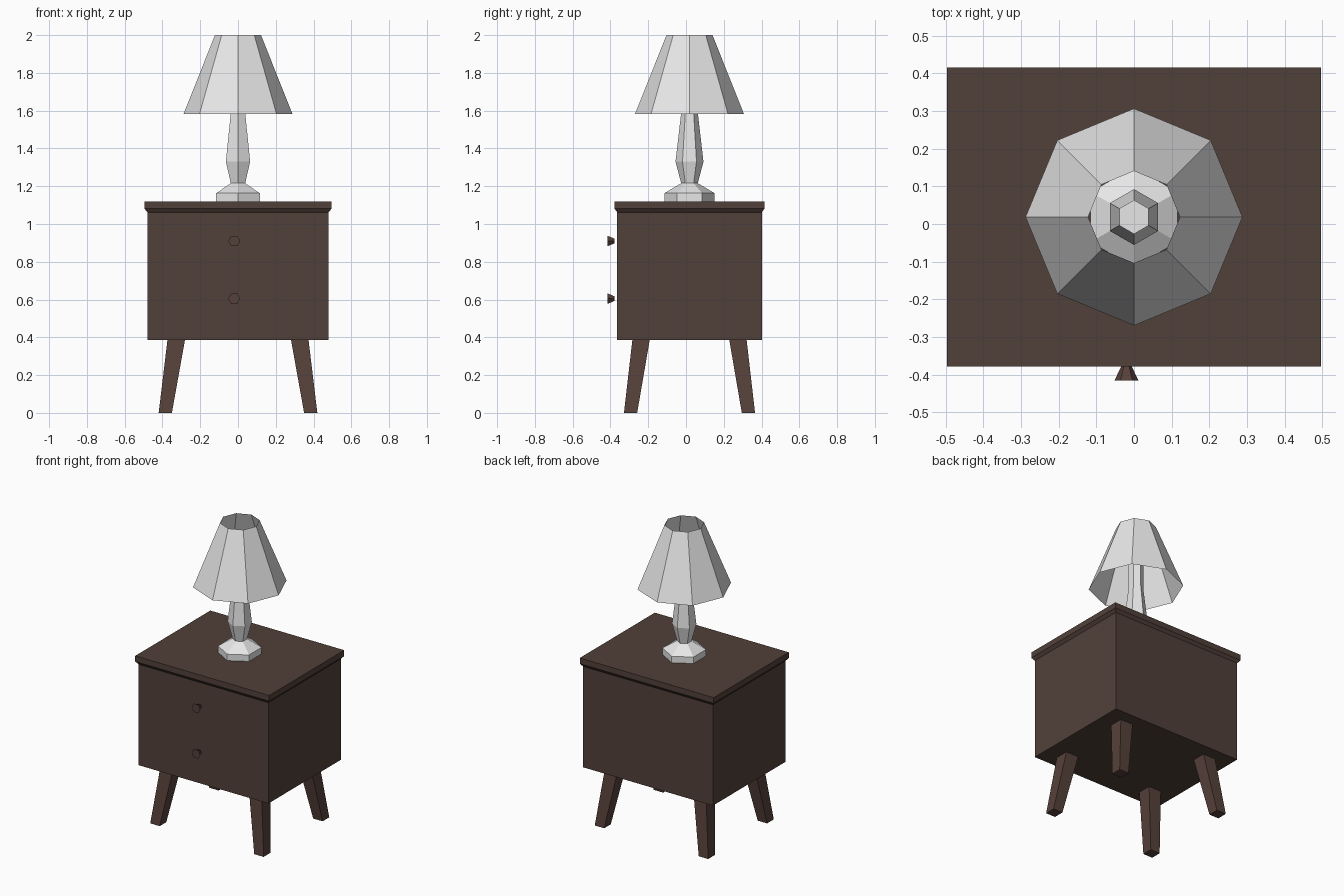
import bpy, bmesh, math
from mathutils import Matrix

if "Cube" in bpy.data.objects:
    bpy.data.objects.remove(bpy.data.objects["Cube"])

CY = 0.0185  # the cabinet and lamp sit slightly behind the origin, the knobs reach forward


def material(name, rgb):
    m = bpy.data.materials.new(name)
    m.diffuse_color = (*rgb, 1)
    m.use_nodes = True
    m.node_tree.nodes["Principled BSDF"].inputs["Base Color"].default_value = m.diffuse_color
    return m


wood = material("dark_wood", (0.083, 0.051, 0.041))
leg_wood = material("reddish_wood", (0.092, 0.052, 0.042))
white = material("lamp_white", (0.8, 0.8, 0.8))


def loft(name, rings, mat, caps=True):
    """Skin a list of equally long vertex rings, listed bottom to top."""
    bm = bmesh.new()
    loops = [[bm.verts.new(p) for p in ring] for ring in rings]
    n = len(loops[0])
    for a, b in zip(loops, loops[1:]):
        for i in range(n):
            j = (i + 1) % n
            bm.faces.new((a[i], a[j], b[j], b[i]))
    if caps:
        bm.faces.new(loops[0][::-1])
        bm.faces.new(loops[-1])
    me = bpy.data.meshes.new(name)
    bm.to_mesh(me)
    bm.free()
    me.materials.append(mat)
    ob = bpy.data.objects.new(name, me)
    bpy.context.collection.objects.link(ob)
    return ob


def rect(x0, x1, y0, y1, z):
    return [(x0, y0, z), (x1, y0, z), (x1, y1, z), (x0, y1, z)]


def ngon(r, z, n, cy=CY):
    """Regular polygon with corners on the y axis."""
    return [(r * math.cos(math.pi / 2 + math.tau * i / n),
             cy + r * math.sin(math.pi / 2 + math.tau * i / n), z) for i in range(n)]


def box_ring(hx, hy, z):
    return rect(-hx, hx, CY - hy, CY + hy, z)


# Cabinet body and table top with a chamfered lower edge
loft("cabinet_body", [box_ring(0.48, 0.383, 0.387), box_ring(0.48, 0.383, 1.065)], wood)
loft("table_top", [box_ring(0.48, 0.383, 1.062), box_ring(0.496, 0.397, 1.082),
                   box_ring(0.496, 0.397, 1.12)], wood)

# Splayed, tapered legs
for sx, xn in ((-1, "left"), (1, "right")):
    for sy, yn in ((-1, "front"), (1, "back")):
        def foot(x0, x1, y0, y1, z):
            xs, ys = sorted((sx * x0, sx * x1)), sorted((CY + sy * y0, CY + sy * y1))
            return rect(*xs, *ys, z)
        loft(f"{yn}_{xn}_leg", [foot(0.35, 0.42, 0.277, 0.347, 0),
                                foot(0.28, 0.373, 0.21, 0.302, 0.39)], leg_wood)

# Six-sided flared knobs, turned to face the front
for name, z in (("lower_knob", 0.605), ("upper_knob", 0.91)):
    knob = loft(name, [ngon(0.014, 0, 6, 0), ngon(0.032, 0.038, 6, 0)], leg_wood)
    knob.data.transform(Matrix.Translation((-0.02, -0.378, z))
                        @ Matrix.Rotation(math.pi / 2, 4, 'X')
                        @ Matrix.Rotation(math.pi / 6, 4, 'Z'))

# Six-sided lamp foot and stem
loft("lamp_stand", [ngon(r, z, 6) for r, z in (
    (0.133, 1.12), (0.133, 1.163), (0.044, 1.216), (0.074, 1.33),
    (0.045, 1.58), (0.045, 1.8))], white)

# Eight-sided open shade
loft("lamp_shade", [ngon(0.288, 1.583, 8), ngon(0.122, 2.0, 8)], white, caps=False)
